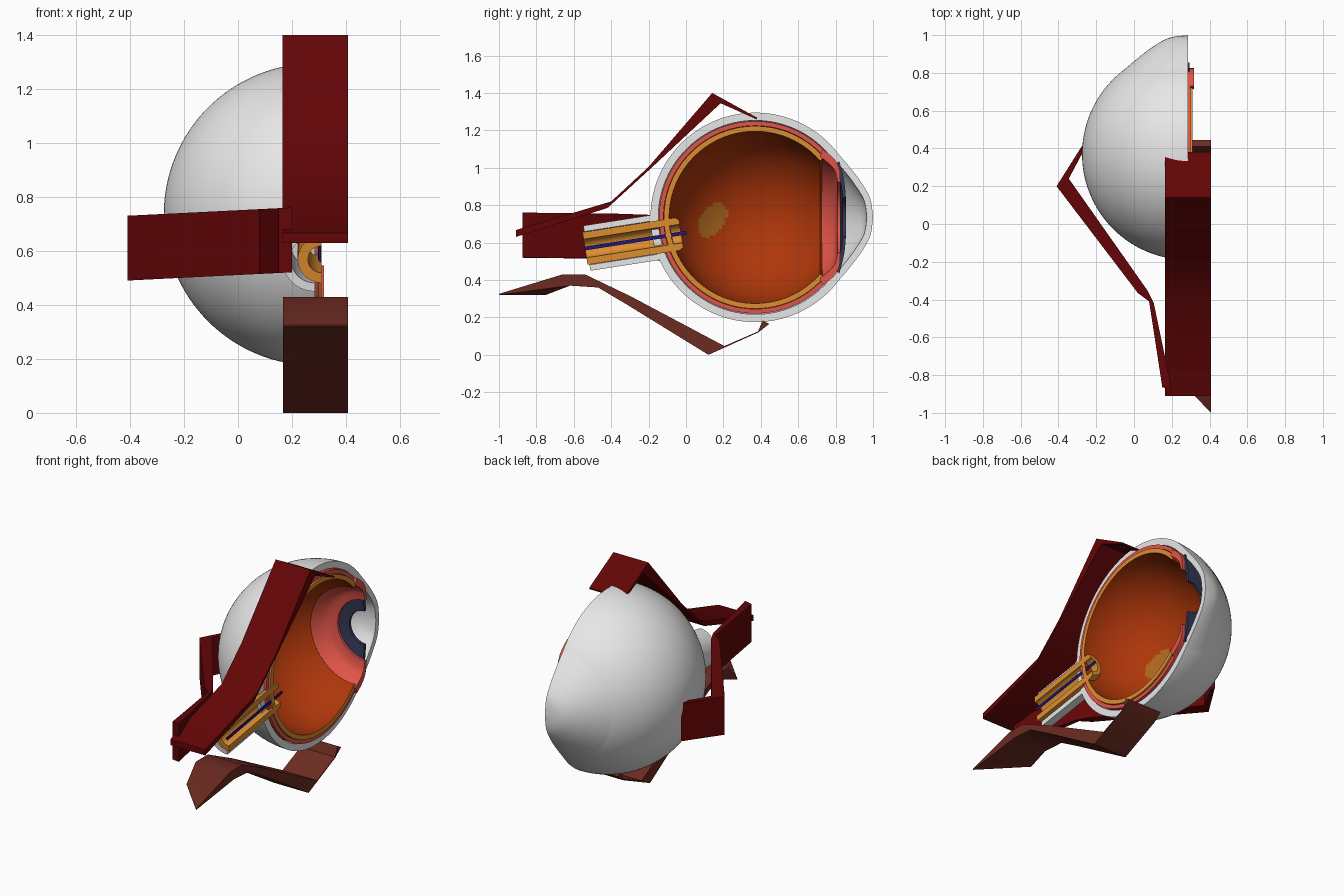
import bpy, bmesh, math
from mathutils import Vector

if "Cube" in bpy.data.objects:
    bpy.data.objects.remove(bpy.data.objects["Cube"])


def material(name, rgb):
    m = bpy.data.materials.new(name)
    m.diffuse_color = (*rgb, 1)
    m.use_nodes = True
    m.node_tree.nodes["Principled BSDF"].inputs["Base Color"].default_value = m.diffuse_color
    return m


WHITE = material("sclera white", (0.88, 0.88, 0.88))
PINK = material("choroid pink", (0.76, 0.09, 0.065))
GOLD = material("golden orange", (0.72, 0.27, 0.03))
RUST = material("retina rust", (0.42, 0.037, 0.003))
OCHRE = material("macula ochre", (0.40, 0.13, 0.012))
NAVY = material("iris navy", (0.035, 0.04, 0.09))
BLUE = material("vein blue", (0.015, 0.008, 0.18))
RED = material("muscle red", (0.125, 0.0015, 0.002))
BROWN = material("muscle brown", (0.15, 0.024, 0.015))

CUT = 0.285                       # plane where the eye is sliced
CENTRE = (0.37, 0.735)            # eye centre in y, z


def finish(name, bm, mats):
    bmesh.ops.remove_doubles(bm, verts=bm.verts, dist=1e-5)
    bmesh.ops.recalc_face_normals(bm, faces=bm.faces)
    me = bpy.data.meshes.new(name)
    bm.to_mesh(me)
    bm.free()
    for m in mats:
        me.materials.append(m)
    ob = bpy.data.objects.new(name, me)
    bpy.context.collection.objects.link(ob)
    bpy.ops.object.select_all(action='DESELECT')
    ob.select_set(True)
    bpy.context.view_layer.objects.active = ob
    bpy.ops.object.shade_smooth_by_angle(angle=math.radians(35))
    return ob


def half_shell(name, outer, inner, mats, x0=CUT, origin=CENTRE, tilt=0.0, steps=48, patch=None):
    """Half revolution (the -x side) of a wall between two (along, radius) profiles."""
    u = Vector((0, math.cos(tilt), math.sin(tilt)))
    v = Vector((0, -math.sin(tilt), math.cos(tilt)))
    o = Vector((x0, *origin))
    loop = list(outer) + list(reversed(inner))
    n, k = len(loop), len(outer)
    bm = bmesh.new()
    rows = []
    for i in range(steps + 1):
        a = math.pi / 2 + math.pi * i / steps
        rows.append([bm.verts.new(o + u * t + v * (r * math.sin(a)) + Vector((r * math.cos(a), 0, 0)))
                     for t, r in loop])
    for i in range(steps):
        for j in range(n):
            q = (j + 1) % n
            f = bm.faces.new((rows[i][j], rows[i][q], rows[i + 1][q], rows[i + 1][j]))
            if len(mats) > 1 and k - 1 <= j < n - 1:      # lining and front rim
                f.material_index = 1
                if patch and patch(f.calc_center_median()):
                    f.material_index = 2
    for row in (rows[0], rows[-1]):                       # cut faces
        for j in range(k - 1):
            bm.faces.new((row[j], row[j + 1], row[n - 2 - j], row[n - 1 - j]))
    bmesh.ops.dissolve_degenerate(bm, dist=1e-6, edges=bm.edges)
    return finish(name, bm, mats)


def arc(radius, front, n=60):
    """Sphere profile from the back pole to an angle off the front pole."""
    pts = []
    for i in range(n + 1):
        a = math.pi + (math.radians(front) - math.pi) * i / n
        pts.append((radius * math.cos(a), max(0.0, radius * math.sin(a))))
    return pts


def smooth_profile(pts, n=5):
    """Catmull-Rom through a few profile points."""
    p = [pts[0]] + list(pts) + [pts[-1]]
    out = []
    for i in range(1, len(p) - 2):
        for s in range(n):
            t = s / n
            out.append(tuple(0.5 * (2 * b + (c - a) * t + (2 * a - 5 * b + 4 * c - d) * t * t
                                    + (3 * b - a - 3 * c + d) * t ** 3)
                             for a, b, c, d in zip(p[i - 1], p[i], p[i + 1], p[i + 2])))
    return out + [pts[-1]]


# Eyeball layers
half_shell("sclera", arc(0.56, 36), arc(0.518, 36), [WHITE], steps=64)
half_shell("choroid", arc(0.514, 39), arc(0.490, 39), [PINK], x0=CUT + 0.015, steps=64)


def in_macula(c):
    y, z = c.y - 0.14, c.z - 0.72
    return c.x < 0.1 and (y / 0.08) ** 2 + ((z - 0.5 * y) / 0.08) ** 2 < 1


half_shell("retina", arc(0.488, 41), arc(0.46, 41), [GOLD, RUST, OCHRE], x0=CUT + 0.024,
           steps=64, patch=in_macula)

# Cornea, ciliary body and iris (distance in front of the eye centre, radius)
half_shell("cornea",
           smooth_profile([(0.44, 0.345), (0.50, 0.275), (0.565, 0.19), (0.615, 0.10), (0.63, 0.0)]),
           smooth_profile([(0.42, 0.31), (0.475, 0.25), (0.535, 0.17), (0.582, 0.09), (0.597, 0.0)]), [WHITE])
half_shell("ciliary_body",
           smooth_profile([(0.36, 0.365), (0.42, 0.315), (0.45, 0.26), (0.455, 0.19)]),
           smooth_profile([(0.345, 0.325), (0.385, 0.295), (0.425, 0.25), (0.44, 0.19)]), [PINK], x0=CUT + 0.033)
half_shell("iris", smooth_profile([(0.45, 0.30), (0.475, 0.20), (0.485, 0.105)]),
           smooth_profile([(0.435, 0.29), (0.455, 0.20), (0.468, 0.105)]), [NAVY], x0=CUT + 0.01)

# Optic nerve: sheath, grooved fibres and the vein along the middle
NERVE = dict(origin=(-0.53, 0.57), tilt=0.155, steps=20)
half_shell("nerve_sheath", [(0, 0.122), (0.40, 0.122)], [(0, 0.090), (0.40, 0.090)], [WHITE], **NERVE)
half_shell("nerve_fibres", [(-0.01, 0.088), (0.49, 0.088), (0.51, 0.075)],
           [(-0.01, 0.05), (0.49, 0.05), (0.51, 0.05)], [GOLD], x0=CUT + 0.024, **NERVE)
half_shell("central_vein", [(-0.015, 0.01), (0.54, 0.01)], [(-0.015, 0.0), (0.54, 0.0)],
           [BLUE], x0=CUT + 0.022, **NERVE)


def muscle(name, outer, inner, place, mat):
    """Strap between two edge paths, given width by place(a, b, side)."""
    bm = bmesh.new()
    rows = []
    for p, q in zip(outer, inner):
        rows.append([bm.verts.new(place(*c, s)) for c, s in ((p, 0), (p, 1), (q, 1), (q, 0))])
    for r0, r1 in zip(rows, rows[1:]):
        for j in range(4):
            k = (j + 1) % 4
            bm.faces.new((r0[j], r0[k], r1[k], r1[j]))
    bm.faces.new(rows[0])
    bm.faces.new(rows[-1])
    return finish(name, bm, [mat])


def across_x(y, z, s):
    return (0.165 + 0.243 * s, y, z)


def across_x_slanted(y, z, s):
    if y < -0.9:                   # slanted rear end
        y += 0.25 * (1 - s)
    return (0.167 + 0.241 * s, y, z)


def across_z(x, y, s):
    return (x, y, 0.49 + 0.24 * s + 0.05 * (x + 0.41))


# Muscles
muscle("upper_muscle",
       [(0.38, 1.268), (0.14, 1.40), (-0.20, 1.005), (-0.40, 0.82), (-0.91, 0.667)],
       [(0.38, 1.258), (0.185, 1.345), (-0.19, 0.995), (-0.42, 0.785), (-0.91, 0.63)], across_x, RED)
muscle("lower_muscle",
       [(0.41, 0.185), (0.385, 0.125), (0.205, 0.047), (-0.30, 0.315), (-0.54, 0.43), (-0.66, 0.43), (-1.0, 0.326)],
       [(0.445, 0.165), (0.387, 0.12), (0.12, 0.0), (-0.31, 0.265), (-0.47, 0.36), (-0.62, 0.37), (-1.0, 0.32)],
       across_x_slanted, BROWN)
muscle("side_muscle",
       [(-0.265, 0.43), (-0.41, 0.20), (0.02, -0.365), (0.08, -0.41), (0.15, -0.865)],
       [(-0.26, 0.40), (-0.345, 0.24), (0.07, -0.35), (0.105, -0.42), (0.20, -0.875)], across_z, RED)
